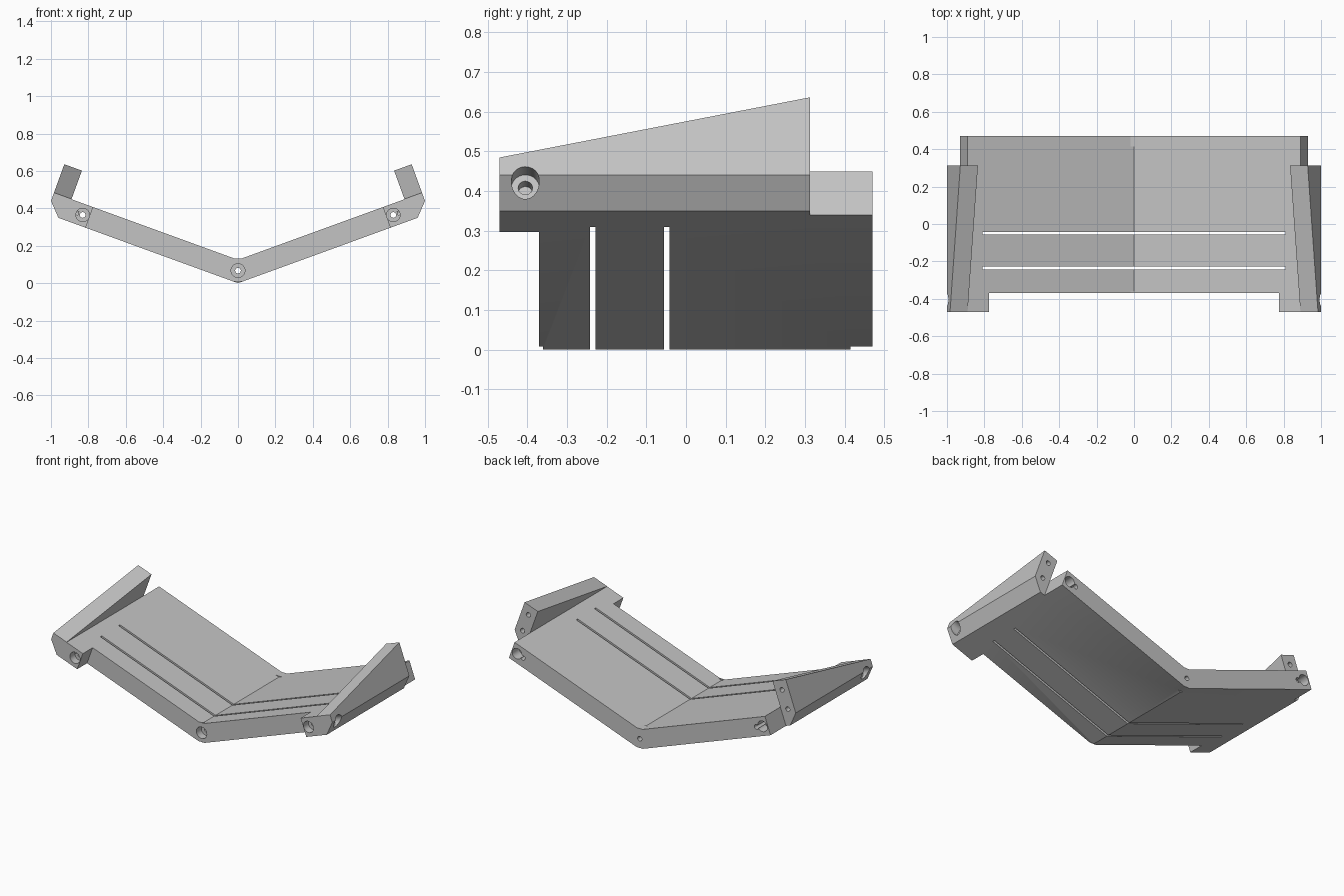
import bpy, bmesh, math
from mathutils import Vector

if "Cube" in bpy.data.objects:
    bpy.data.objects.remove(bpy.data.objects["Cube"], do_unlink=True)

SLOPE = math.radians(20)
THICK = 0.1175           # plate thickness
MID = THICK / 2
FRONT, BACK = -0.47, 0.47
EDGE = 0.99              # plate width measured along the slope
OUTER = 1.09             # outer wall of the side rails

grey = bpy.data.materials.new("grey")
grey.use_nodes = True
grey.diffuse_color = (0.55, 0.55, 0.55, 1)
grey.node_tree.nodes["Principled BSDF"].inputs["Base Color"].default_value = (0.55, 0.55, 0.55, 1)


def place(u, y, v):
    """Point at u along the slope, v above its underside."""
    c, s = math.cos(SLOPE), math.sin(SLOPE)
    return Vector((u * c - v * s, y, u * s + v * c))


def loft(name, ring_a, ring_b, mirror=True):
    """Solid between two matching rings, mirrored and welded at x = 0."""
    bm = bmesh.new()
    a = [bm.verts.new(p) for p in ring_a]
    b = [bm.verts.new(p) for p in ring_b]
    bm.faces.new(a)
    bm.faces.new(b)
    for i in range(len(a)):
        j = (i + 1) % len(a)
        quad = [a[i], a[j], b[j], b[i]]
        if mirror and all(abs(v.co.x) < 1e-5 for v in quad):
            continue
        bm.faces.new(quad)
    if mirror:
        copy = bmesh.ops.duplicate(bm, geom=bm.verts[:] + bm.edges[:] + bm.faces[:])
        for g in copy["geom"]:
            if isinstance(g, bmesh.types.BMVert):
                g.co.x = -g.co.x
        bmesh.ops.remove_doubles(bm, verts=bm.verts[:], dist=1e-5)
    bmesh.ops.recalc_face_normals(bm, faces=bm.faces[:])
    mesh = bpy.data.meshes.new(name)
    bm.to_mesh(mesh)
    bm.free()
    mesh.materials.append(grey)
    obj = bpy.data.objects.new(name, mesh)
    bpy.context.collection.objects.link(obj)
    return obj


def slab(name, plan, low, high):
    """Plan outline (u, y) thickened across the slope, mitred at the centre."""
    def ring(v):
        return [place(u if u else v * math.tan(SLOPE), y, v) for u, y in plan]
    return loft(name, ring(low), ring(high))


def drill(start, end, radius, mirror=True):
    """Round cutter between two points."""
    axis = (end - start).normalized()
    side = axis.orthogonal().normalized()
    up = axis.cross(side)
    angles = [math.tau * i / 32 for i in range(32)]
    spokes = [(side * math.cos(t) + up * math.sin(t)) * radius for t in angles]
    return loft("drill", [start + s for s in spokes], [end + s for s in spokes], mirror)


def combine(target, tool, operation):
    mod = target.modifiers.new("combine", 'BOOLEAN')
    mod.operation = operation
    mod.solver = 'EXACT'
    mod.object = tool
    bpy.context.view_layer.objects.active = target
    bpy.ops.object.modifier_apply(modifier=mod.name)
    bpy.data.objects.remove(tool, do_unlink=True)


# Angled plate with two forward arms
plate = slab("angled_plate", [(0, -0.37), (0.867, -0.37), (0.867, FRONT),
                              (EDGE, FRONT), (EDGE, BACK), (0, BACK)], 0, THICK)


# Side rails whose walls rise toward the back
def rail_ring(y, top):
    section = [(EDGE, 0), (1.022, 0), (OUTER, 0.0715), (OUTER, top), (EDGE, top)]
    return [place(u, y, v) for u, v in section]


rails = loft("side_rails", rail_ring(FRONT, THICK + 0.001), rail_ring(0.313, 0.28))
combine(plate, rails, 'UNION')
plate.name = "bracket_body"

# Long cross slots
for y in (-0.235, -0.049):
    plan = [(0, y - 0.007), (0.905, y - 0.007), (0.905, y + 0.007), (0, y + 0.007)]
    combine(plate, slab("slot", plan, -0.05, THICK + 0.05), 'DIFFERENCE')

# Blunted ends of the keel
for y0, y1 in ((-0.5, -0.36), (0.415, 0.5)):
    corners = [(-0.1, -0.1), (0.1, -0.1), (0.1, 0.008), (-0.1, 0.008)]
    combine(plate, loft("keel_trim", [(x, y0, z) for x, z in corners],
                        [(x, y1, z) for x, z in corners], False), 'DIFFERENCE')

# Centre hole with a front counterbore
for y0, y1, r in ((-0.6, 0.6, 0.015), (-0.6, -0.32, 0.037)):
    combine(plate, drill(Vector((0, y0, 0.067)), Vector((0, y1, 0.067)), r, False), 'DIFFERENCE')

# Arm holes, rear pockets, wall holes: u, v, start y, end y, radius
for u, v, y0, y1, r in ((0.905, MID, -0.6, 0.6, 0.015),
                        (0.905, MID, -0.6, -0.42, 0.036),
                        (0.95, MID, 0.40, 0.6, 0.034),
                        (1.04, 0.10, 0.2, 0.4, 0.015),
                        (1.04, 0.22, 0.2, 0.4, 0.015)):
    combine(plate, drill(place(u, y0, v), place(u, y1, v), r), 'DIFFERENCE')

# Sideways screw holes near the front
for depth, r in ((0.93, 0.018), (1.03, 0.035)):
    combine(plate, drill(place(depth, -0.405, MID), place(1.2, -0.405, MID), r), 'DIFFERENCE')

# Small fill at the ends of the valley
for y0, y1 in ((-0.37, -0.36), (0.415, BACK)):
    rise = THICK / math.cos(SLOPE)
    tri = [(-0.02, rise + 0.0073), (0.02, rise + 0.0073), (0, rise - 0.005)]
    loft("valley_fill", [(x, y0, z) for x, z in tri], [(x, y1, z) for x, z in tri], False)

bpy.ops.object.select_all(action='DESELECT')
plate.select_set(True)
bpy.context.view_layer.objects.active = plate
bpy.ops.object.shade_smooth_by_angle(angle=math.radians(30))
